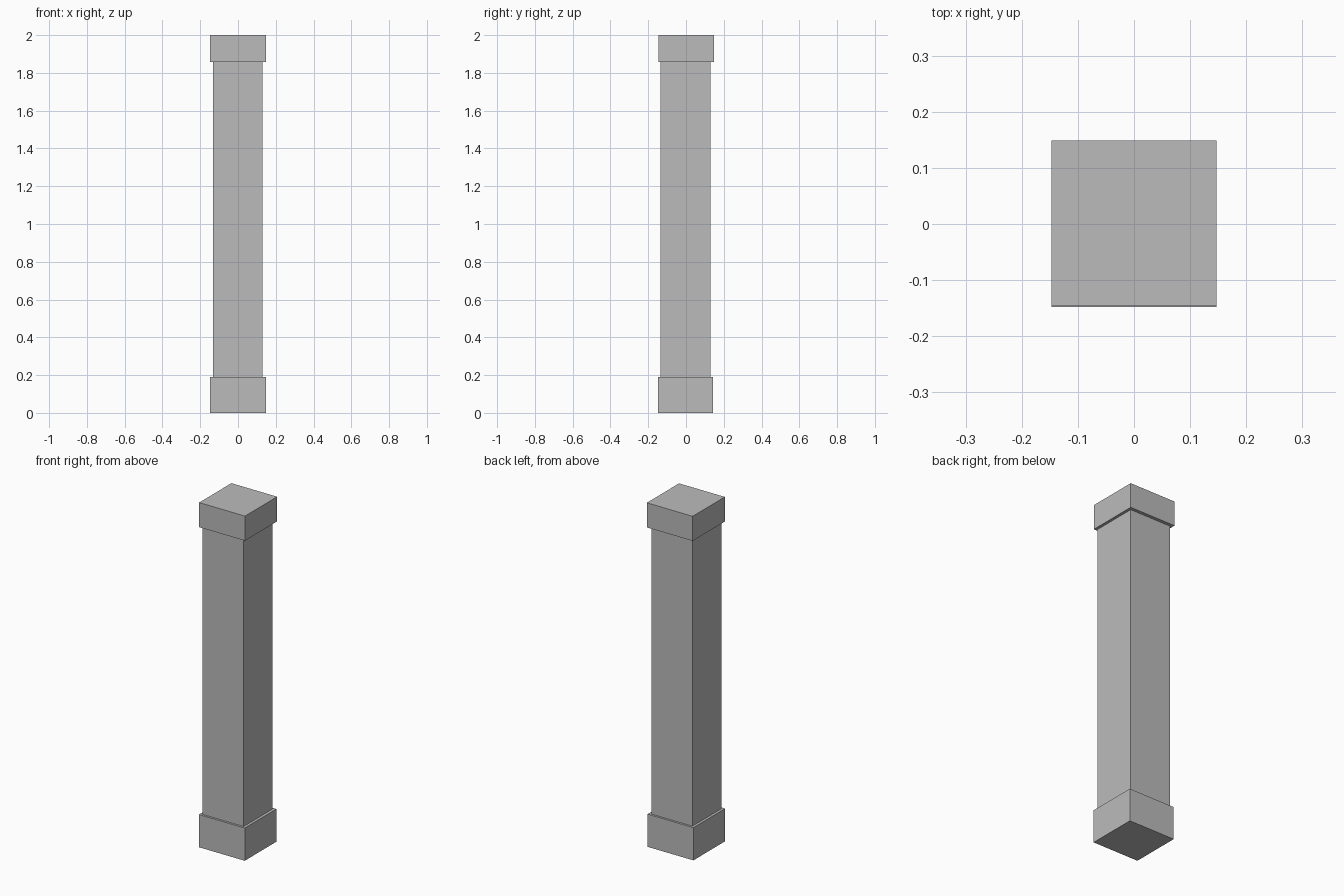
import bpy

cube = bpy.data.objects.get("Cube")
if cube:
    bpy.data.objects.remove(cube, do_unlink=True)

# Plain grey stone
stone = bpy.data.materials.new("grey_stone")
stone.use_nodes = True
colour = (0.5, 0.5, 0.5, 1)
stone.diffuse_color = colour
stone.node_tree.nodes["Principled BSDF"].inputs["Base Color"].default_value = colour


def block(name, x, y, z):
    """Box spanning the given (low, high) range on each axis."""
    spans = (x, y, z)
    bpy.ops.mesh.primitive_cube_add(size=1, location=[(a + b) / 2 for a, b in spans])
    obj = bpy.context.object
    obj.name = name
    obj.scale = [b - a for a, b in spans]
    bpy.ops.object.transform_apply(location=False, rotation=False, scale=True)
    obj.data.materials.append(stone)
    return obj


# Square pillar: base, shaft and cap
block("base", (-0.147, 0.147), (-0.148, 0.142), (0, 0.19))
block("shaft", (-0.132, 0.131), (-0.136, 0.13), (0.19, 1.857))
block("cap", (-0.147, 0.147), (-0.146, 0.149), (1.857, 2))
